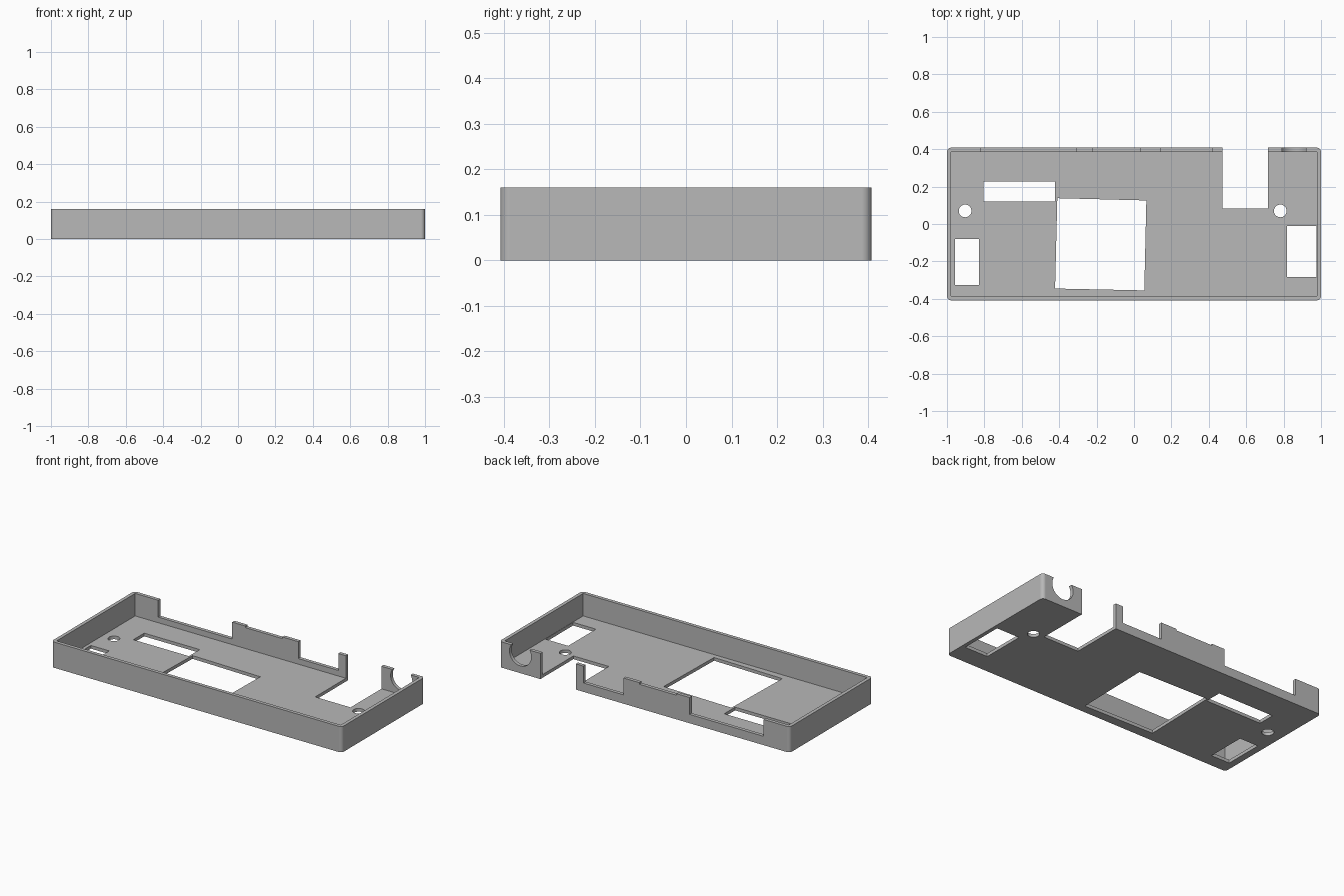
import bpy, bmesh, math
from mathutils import Vector

if "Cube" in bpy.data.objects:
    bpy.data.objects.remove(bpy.data.objects["Cube"], do_unlink=True)

HX, HY, H = 1.0, 0.408, 0.16      # half length, half depth, height
WALL, FLOOR, RADIUS = 0.022, 0.02, 0.022

grey = bpy.data.materials.new("plain grey")
grey.use_nodes = True
grey.diffuse_color = (0.48, 0.48, 0.48, 1)
grey.node_tree.nodes["Principled BSDF"].inputs["Base Color"].default_value = grey.diffuse_color


def prism(name, points, sweep):
    """Solid made by sweeping a flat outline along a vector."""
    bm = bmesh.new()
    face = bm.faces.new([bm.verts.new(p) for p in points])
    swept = bmesh.ops.extrude_face_region(bm, geom=[face])["geom"]
    bmesh.ops.translate(bm, vec=Vector(sweep),
                        verts=[v for v in swept if isinstance(v, bmesh.types.BMVert)])
    bmesh.ops.recalc_face_normals(bm, faces=bm.faces)
    mesh = bpy.data.meshes.new(name)
    bm.to_mesh(mesh)
    bm.free()
    mesh.materials.append(grey)
    obj = bpy.data.objects.new(name, mesh)
    bpy.context.collection.objects.link(obj)
    return obj


def box(name, x0, x1, y0, y1, z0, z1):
    return prism(name, [(x0, y0, z0), (x1, y0, z0), (x1, y1, z0), (x0, y1, z0)],
                 (0, 0, z1 - z0))


def circle(cx, cy, r, n):
    return [(cx + r * math.cos(math.tau * i / n), cy + r * math.sin(math.tau * i / n))
            for i in range(n)]


# Outer body with rounded upright corners
outline = []
for k, (sx, sy) in enumerate([(1, 1), (-1, 1), (-1, -1), (1, -1)]):
    for i in range(9):
        a = math.pi / 2 * (k + i / 8)
        outline.append((sx * (HX - RADIUS) + RADIUS * math.cos(a),
                        sy * (HY - RADIUS) + RADIUS * math.sin(a), 0))
tray = prism("tray", outline, (0, 0, H))

# Open cavity
cutters = [box("cavity", -HX + WALL, HX - WALL, -HY + WALL, HY - WALL, FLOOR, 0.3)]

# Rectangular floor openings
for x0, x1, y0, y1 in [(-0.805, -0.422, 0.12, 0.227),
                       (-0.957, -0.83, -0.325, -0.08),
                       (0.818, 0.976, -0.283, -0.01)]:
    cutters.append(box("floor_window", x0, x1, y0, y1, -0.1, 0.05))

# Large opening, turned slightly
cutters.append(prism("large_window", [(-0.41, 0.138, -0.1), (-0.422, -0.345, -0.1),
                                      (0.055, -0.355, -0.1), (0.066, 0.126, -0.1)],
                     (0, 0, 0.15)))

# Screw holes
for x in (-0.903, 0.782):
    cutters.append(prism("screw_hole", [(px, py, -0.1) for px, py in circle(x, 0.07, 0.034, 32)],
                         (0, 0, 0.15)))

# Notch through floor and back wall
cutters.append(box("back_notch", 0.473, 0.717, 0.083, 0.5, -0.1, 0.3))

# Lowered stretches of the back wall, and the shallow dip in its middle tab
for x0, x1, z in [(-0.82, -0.31, 0.055), (0.145, 0.42, 0.055), (-0.22, 0.035, 0.15)]:
    cutters.append(box("wall_dip", x0, x1, HY - WALL - 0.01, 0.5, z, 0.3))

# Round cable opening in the back wall
cutters.append(prism("cable_opening", [(px, HY - 0.05, pz) for px, pz in
                                       circle(0.855, 0.12, 0.075, 48)], (0, 0.1, 0)))

# Cut everything out of the body
bpy.context.view_layer.objects.active = tray
for cutter in cutters:
    mod = tray.modifiers.new("cut", "BOOLEAN")
    mod.operation = "DIFFERENCE"
    mod.solver = "EXACT"
    mod.object = cutter
    bpy.ops.object.modifier_apply(modifier=mod.name)
    bpy.data.objects.remove(cutter, do_unlink=True)

# Smooth curves, crisp edges
for obj in bpy.context.selected_objects:
    obj.select_set(False)
tray.select_set(True)
bpy.ops.object.shade_smooth_by_angle(angle=math.radians(30))
normals = tray.modifiers.new("flat_faces", "WEIGHTED_NORMAL")
normals.keep_sharp = True
